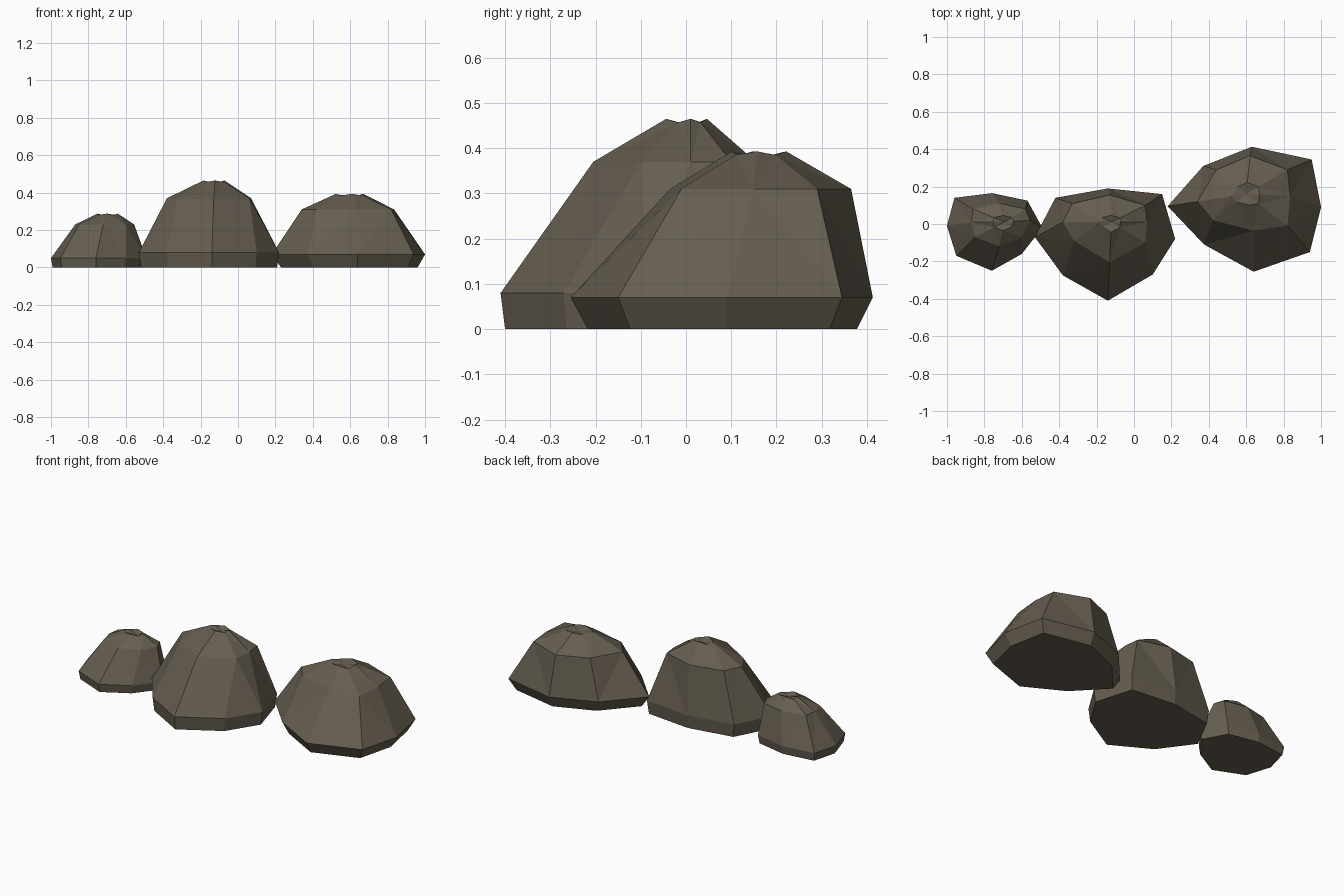
import bpy
import bmesh
from mathutils import Vector

default_cube = bpy.data.objects.get("Cube")
if default_cube:
    bpy.data.objects.remove(default_cube, do_unlink=True)

# One weathered stone colour
stone = bpy.data.materials.new("brown_grey_stone")
stone.use_nodes = True
stone_colour = (0.13, 0.11, 0.08, 1)
stone.diffuse_color = stone_colour
stone.node_tree.nodes["Principled BSDF"].inputs["Base Color"].default_value = stone_colour


def scaled_loop(points, centre, factor):
    """Shrink a flat loop of points towards a centre."""
    middle = Vector(centre)
    return [middle + (Vector(point) - middle) * factor for point in points]


def average(points):
    return sum((Vector(point) for point in points), Vector((0, 0))) / len(points)


def make_rock(name, skirt, shoulder, skirt_height, shoulder_height,
              crown_height, crown_centre, crown_scale, base_scale):
    """Stack faceted loops: base, skirt, shoulder, crown and a dimpled tip."""
    bm = bmesh.new()
    base = scaled_loop(skirt, average(skirt), base_scale)
    crown = scaled_loop(shoulder, crown_centre, crown_scale)
    layers = [(base, 0), (skirt, skirt_height),
              (shoulder, shoulder_height), (crown, crown_height)]
    rings = [[bm.verts.new((*point, height)) for point in loop]
             for loop, height in layers]

    # Uneven crown rim
    for vert in rings[-1][1::2]:
        vert.co.z -= 0.008

    # Sides, closed underside and shallow tip
    count = len(skirt)
    for lower, upper in zip(rings, rings[1:]):
        for i in range(count):
            j = (i + 1) % count
            bm.faces.new((lower[i], lower[j], upper[j], upper[i]))
    bm.faces.new(reversed(rings[0]))
    tip = bm.verts.new((*crown_centre, crown_height - 0.015))
    for i in range(count):
        bm.faces.new((rings[-1][i], rings[-1][(i + 1) % count], tip))

    bmesh.ops.triangulate(bm, faces=[f for f in bm.faces if len(f.verts) == 4])
    bmesh.ops.recalc_face_normals(bm, faces=bm.faces)
    mesh = bpy.data.meshes.new(name)
    bm.to_mesh(mesh)
    bm.free()
    mesh.materials.append(stone)
    rock = bpy.data.objects.new(name, mesh)
    bpy.context.collection.objects.link(rock)
    return rock


# Loops run counter-clockwise from the right-hand end of each rock
make_rock(
    "small_rock",
    skirt=[(-.49, -.02), (-.57, .125), (-.76, .165), (-.96, .14),
           (-1, -.01), (-.95, -.17), (-.76, -.25), (-.6, -.16)],
    shoulder=[(-.555, .02), (-.58, .08), (-.72, .11), (-.86, .08),
              (-.87, .01), (-.85, -.07), (-.72, -.12), (-.6, -.07)],
    skirt_height=.05, shoulder_height=.23, crown_height=.288,
    crown_centre=(-.69, .01), crown_scale=.35, base_scale=.96)

make_rock(
    "tall_middle_rock",
    skirt=[(.22, -.08), (.15, .16), (-.14, .19), (-.42, .14),
           (-.53, -.07), (-.38, -.275), (-.14, -.41), (.1, -.27)],
    shoulder=[(.07, .01), (.06, .1), (-.13, .155), (-.33, .11),
              (-.38, .01), (-.32, -.09), (-.13, -.205), (.06, -.1)],
    skirt_height=.08, shoulder_height=.37, crown_height=.465,
    crown_centre=(-.12, .01), crown_scale=.25, base_scale=.97)

make_rock(
    "broad_rock",
    skirt=[(1, .09), (.95, .345), (.63, .413), (.37, .31),
           (.18, .095), (.375, -.11), (.64, -.255), (.94, -.15)],
    shoulder=[(.835, .15), (.82, .29), (.62, .365), (.44, .29),
              (.34, .12), (.42, .02), (.64, -.035), (.82, -.01)],
    skirt_height=.07, shoulder_height=.31, crown_height=.393,
    crown_centre=(.6, .16), crown_scale=.3, base_scale=.89)
